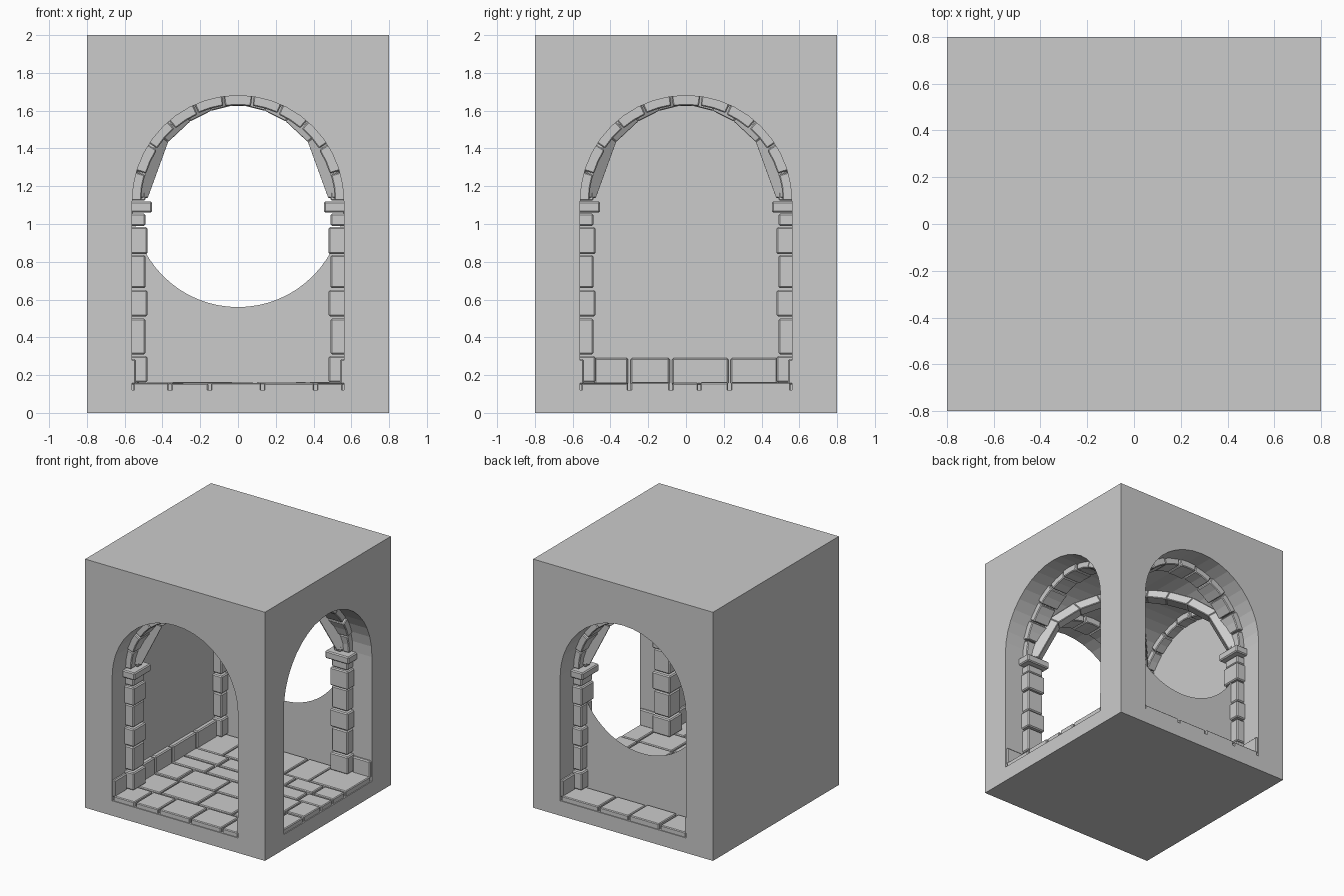
import bpy, bmesh, math, random
from math import sin, cos, pi, radians
from mathutils import Vector, Matrix

if "Cube" in bpy.data.objects:
    bpy.data.objects.remove(bpy.data.objects["Cube"])

random.seed(4)
W, R, SPRING, FLOOR = 0.8, 0.56, 1.12, 0.12


def make(name, bm, bevel=0):
    bmesh.ops.recalc_face_normals(bm, faces=bm.faces)
    me = bpy.data.meshes.new(name)
    bm.to_mesh(me)
    bm.free()
    ob = bpy.data.objects.new(name, me)
    bpy.context.collection.objects.link(ob)
    if bevel:
        m = ob.modifiers.new("Bevel", 'BEVEL')
        m.width, m.segments, m.limit_method = bevel, 1, 'ANGLE'
    return ob


def prism(bm, a, b):
    """Solid between two matching outlines."""
    va, vb = [bm.verts.new(p) for p in a], [bm.verts.new(p) for p in b]
    n = len(va)
    bm.faces.new(va)
    bm.faces.new(vb[::-1])
    for i in range(n):
        bm.faces.new((va[i], va[(i + 1) % n], vb[(i + 1) % n], vb[i]))


def box(bm, x0, x1, y0, y1, z0, z1):
    ring = [(x0, y0), (x1, y0), (x1, y1), (x0, y1)]
    prism(bm, [(x, y, z0) for x, y in ring], [(x, y, z1) for x, y in ring])


# Outer block with two crossing arched tunnels cut out of it
bm = bmesh.new()
box(bm, -W, W, -W, W, 0, 2)
shell = make("vault_shell", bm)
arch = [(R * cos(pi * i / 20), SPRING + R * sin(pi * i / 20)) for i in range(21)]
arch = [(-R, FLOOR), (R, FLOOR)] + arch
for along_x in (False, True):
    bm = bmesh.new()
    if along_x:
        prism(bm, [(-R, s, z) for s, z in arch], [(W + .1, s, z) for s, z in arch])
    else:
        prism(bm, [(s, -W - .1, z) for s, z in arch], [(s, W + .1, z) for s, z in arch])
    cutter = make("tunnel_cutter", bm)
    cutter.hide_render = True
    m = shell.modifiers.new("Cut", 'BOOLEAN')
    m.operation, m.solver, m.object = 'DIFFERENCE', 'EXACT', cutter
    bpy.context.view_layer.objects.active = shell
    bpy.ops.object.modifier_apply(modifier=m.name)
    bpy.data.objects.remove(cutter)

# Thin back panel under the round opening
bm = bmesh.new()
N = 32
top = [bm.verts.new((R * cos(pi + pi * i / N), R, SPRING + R * sin(pi + pi * i / N))) for i in range(N + 1)]
low = [bm.verts.new((v.co.x, R, FLOOR)) for v in top]
for i in range(N):
    if i == 0:
        bm.faces.new((low[0], low[1], top[1], top[0]))
    else:
        bm.faces.new((low[i], low[i + 1], top[i + 1], top[i]))
make("back_panel", bm)

# Corner columns of alternating blocks with an impost on top
courses = [(.16, .30, .08), (.31, .50, .07), (.51, .65, .08), (.66, .835, .07),
           (.84, .985, .08), (.99, 1.055, .07), (1.06, 1.12, .105)]
bm = bmesh.new()
for sx in (-R, R):
    for sy in (-R, R):
        for z0, z1, h in courses:
            box(bm, sx - h, sx + h, sy - h, sy + h, z0, z1)
make("corner_columns", bm, .008)

# Voussoir arches on the four sides of the bay
bm = bmesh.new()
COUNT = 11
for side in range(4):
    rot = Matrix.Rotation(side * pi / 2, 3, 'Z')
    for i in range(COUNT):
        a0 = pi * i / COUNT + .008
        a1 = pi * (i + 1) / COUNT - .008
        r = .508 if i % 2 else .512
        am = (a0 + a1) / 2
        outline = [(r, a0), (r, am), (r, a1), (R + .01, a1), (R + .01, am), (R + .01, a0)]
        h = .08 if i % 2 else .07
        ends = [[rot @ Vector((q * cos(a), -R + d, SPRING + q * sin(a))) for q, a in outline]
                for d in (-h, h)]
        prism(bm, *ends)
make("side_arches", bm, .006)

# Diagonal ribs, straight stones between points of the groin curve
bm = bmesh.new()
angles = [14, 38, 56, 70, 82]
angles = [2] + angles[1:] + [180 - a for a in angles[:0:-1]] + [178]
for turn in (pi / 4, -pi / 4):
    rot = Matrix.Rotation(turn, 3, 'Z')
    for a0, a1 in zip(angles, angles[1:]):
        sec = []
        for a in (a0, a1):
            c, s = cos(radians(a)), sin(radians(a))
            sec.append([rot @ Vector((q * c * math.sqrt(2), w, SPRING + q * s))
                        for q, w in ((.51, -.05), (.51, .05), (.575, .05), (.575, -.05))])
        prism(bm, *sec)
make("diagonal_ribs", bm, .005)

# Floor paving, rows of uneven slabs following the tunnel plan
bm = bmesh.new()
rows = [-.8, -.56, -.30, -.08, .07, .23, .56, .8]
for k, (y0, y1) in enumerate(zip(rows, rows[1:])):
    inner = -R < (y0 + y1) / 2 < R
    end = W if inner else R
    if k == 0:
        cuts = [-R, -.36, -.15, .13, .41, R]
    else:
        cuts = [-R]
        while cuts[-1] < end - .42:
            cuts.append(cuts[-1] + random.uniform(.2, .34))
        cuts.append(end)
    for x0, x1 in zip(cuts, cuts[1:]):
        box(bm, x0 + .007, x1 - .007, y0 + .007, y1 - .007, FLOOR - .02,
            .16 + random.uniform(-.004, .004))
make("floor_slabs", bm, .006)

# Skirting stones along the closed left wall and the opening jambs
bm = bmesh.new()
cuts = [-.49, -.30, -.08, .23, .49]
for y0, y1 in zip(cuts, cuts[1:]):
    box(bm, -R - .02, -.525, y0 + .006, y1 - .006, .15, .29)
for s in (-1, 1):
    for e in (-1, 1):
        x = sorted((s * .54, s * (R + .02)))
        y = sorted((e * .64, e * .795))
        box(bm, *x, *y, .15, .285)
        if e > 0:
            box(bm, *y, *x, .15, .285)
make("skirting_stones", bm, .008)
